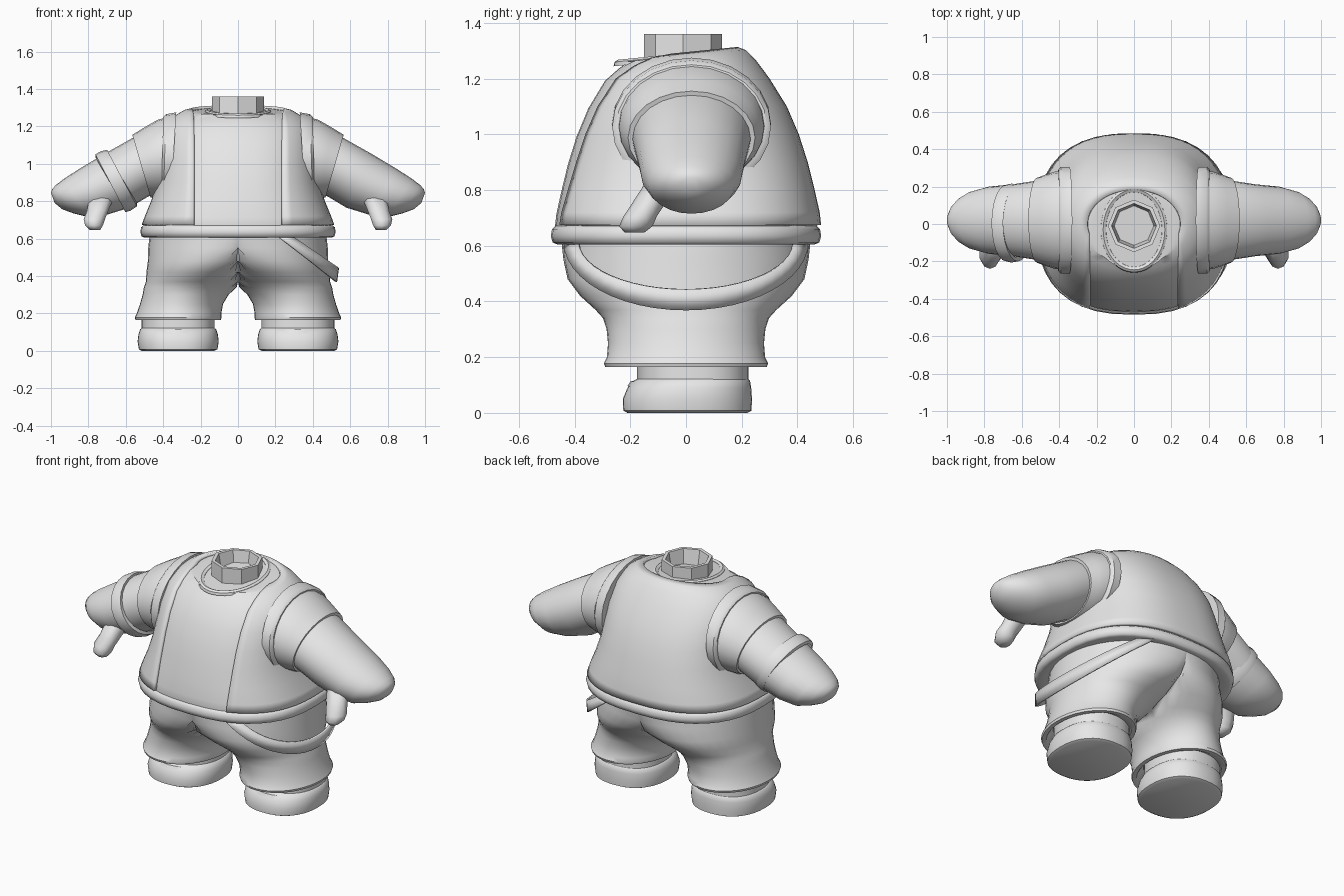
import bpy, bmesh, math
from math import sin, cos, pi, asin

if "Cube" in bpy.data.objects:
    bpy.data.objects.remove(bpy.data.objects["Cube"])

GREY = bpy.data.materials.new("plain grey")
GREY.diffuse_color = (0.8, 0.8, 0.8, 1)
GREY.use_nodes = True
GREY.node_tree.nodes["Principled BSDF"].inputs["Base Color"].default_value = GREY.diffuse_color


def spow(v, p):
    return math.copysign(abs(v) ** (2 / p), v)


def oval(z, rx, ry, cx=0, cy=0, p=2.0, n=40, tilt=0, start=0):
    """Horizontal superellipse, counted from the front; start > 0 leaves a gap."""
    pts = []
    for i in range(n):
        a = start + (2 * pi - 2 * start) * i / (n - 1 if start else n)
        y = cy - ry * spow(cos(a), p)
        pts.append((cx + rx * spow(sin(a), p), y, z + tilt * y))
    return pts


def slanted(top, bot, hy, side, cy=0.02, n=24):
    """Oval ring between a top and a bottom point (x, z) of an arm."""
    c = [(top[k] + bot[k]) / 2 for k in (0, 1)]
    h = [(top[k] - bot[k]) / 2 for k in (0, 1)]
    return [(side * (c[0] + h[0] * cos(a)), cy + hy * sin(a), c[1] + h[1] * cos(a))
            for a in (2 * pi * i / n for i in range(n))]


def loft(name, rings, closed=True, caps=(True, True), angle=40):
    bm = bmesh.new()
    rows = [[bm.verts.new(p) for p in r] for r in rings]
    n = len(rows[0])
    for a, b in zip(rows, rows[1:]):
        for i in range(n if closed else n - 1):
            j = (i + 1) % n
            bm.faces.new((a[i], a[j], b[j], b[i]))
    for row, cap in ((rows[0], caps[0]), (rows[-1], caps[1])):
        if cap:
            bm.faces.new(row)
    bmesh.ops.recalc_face_normals(bm, faces=bm.faces)
    me = bpy.data.meshes.new(name)
    bm.to_mesh(me)
    bm.free()
    ob = bpy.data.objects.new(name, me)
    bpy.context.collection.objects.link(ob)
    me.materials.append(GREY)
    bpy.ops.object.select_all(action='DESELECT')
    bpy.context.view_layer.objects.active = ob
    ob.select_set(True)
    bpy.ops.object.shade_smooth_by_angle(angle=math.radians(angle))
    return ob


# torso profile: z, half width, half depth, squareness, tilt
TORSO = [(.675, .515, .485, 2.5, 0), (.72, .498, .48, 2.5, 0), (.80, .465, .462, 2.5, 0),
         (.90, .435, .437, 2.5, 0), (1.0, .42, .405, 2.5, 0), (1.1, .415, .362, 2.4, 0),
         (1.2, .39, .30, 2.3, 0), (1.255, .34, .25, 2.2, .05), (1.285, .29, .215, 2.1, .08),
         (1.295, .25, .185, 2, .1)]

# open vest, with a strip left free at the front
vest = loft("vest", [oval(z, rx, ry, p=p, tilt=t, n=49, start=asin(min(.98, .24 / rx) ** (p / 2)))
                     for z, rx, ry, p, t in TORSO], closed=False, caps=(False, False))
sol = vest.modifiers.new("thickness", 'SOLIDIFY')
sol.thickness, sol.offset = .022, -1

# shirt under the vest, its hem band and its collar
loft("shirt", [oval(.62, .49, .46, p=2.5)] +
     [oval(z - .008, rx * .97, ry * .97, p=p, tilt=t) for z, rx, ry, p, t in TORSO[:-1]] +
     [oval(1.283, .22, .225, cy=-.02, tilt=.1), oval(1.283, .16, .20, cy=-.03, tilt=.1)])
loft("shirt_hem", [oval(z, rx, rx - .037, p=2.5) for z, rx in
                   ((.61, .47), (.605, .50), (.612, .516), (.635, .522), (.66, .518), (.672, .505), (.672, .47))],
     angle=60)
loft("collar", [oval(z, .165 + d, .215 + d, cy=-.03, tilt=.1)
                for z, d in ((1.27, .015), (1.285, .012), (1.292, 0), (1.285, -.015), (1.27, -.02))],
     caps=(False, False))

# hollow eight-sided neck
loft("neck", [oval(z, r, r, n=8, cy=-.01) for z, r in
              ((1.24, .14), (1.36, .14), (1.36, .12), (1.25, .10))], caps=(False, True))

for side, word in ((1, "left"), (-1, "right")):
    # sleeve, arm with mitten hand, thumb
    loft(word + "_armhole_trim", [slanted(t, b, h, side) for t, b, h in
         (((.33, 1.275), (.36, .80), .285), ((.385, 1.265), (.40, .79), .285), ((.40, 1.25), (.41, .81), .27))])
    loft(word + "_sleeve", [slanted(t, b, h, side) for t, b, h in
         (((.34, 1.26), (.36, .82), .265), ((.43, 1.235), (.415, .815), .26),
          ((.50, 1.195), (.44, .815), .245), ((.565, 1.155), (.468, .82), .228),
          ((.56, 1.14), (.468, .835), .212))])
    loft(word + "_arm", [slanted(t, b, h, side) for t, b, h in
         (((.50, 1.16), (.43, .84), .205), ((.56, 1.14), (.48, .825), .212), ((.72, 1.05), (.58, .765), .192),
          ((.85, .972), (.70, .728), .18), ((.93, .92), (.80, .715), .155), ((.972, .888), (.88, .735), .12),
          ((.992, .867), (.94, .757), .08), ((1.0, .845), (.98, .79), .035))], angle=60)
    loft(word + "_thumb", [oval(z, rx, ry, side * cx, cy, n=10) for z, rx, ry, cx, cy in
         ((.82, .07, .06, .73, -.09), (.75, .06, .06, .75, -.135), (.705, .06, .06, .768, -.165),
          (.67, .05, .06, .77, -.18), (.647, .03, .035, .765, -.185))], angle=60)

    # shoe, ankle cuff and instep strap
    cx = side * .32
    loft(word + "_shoe", [oval(z, rx, ry, cx, cy, p=2.3) for z, rx, ry, cy in
         ((0, .195, .215, .005), (.008, .21, .23, .005), (.05, .217, .232, .005), (.09, .212, .222, .012),
          (.115, .203, .21, .02), (.125, .19, .195, .025))])
    loft(word + "_ankle", [oval(z, .195, .2, cx, .025, p=2.3) for z in (.11, .21)])
    strap = [[(cx + .08 * u, -.198 - d + .02 * u * u, z) for u in (-1, -.5, 0, .5, 1)]
             for z, d in ((.092, 0), (.096, .012), (.113, .002), (.116, -.02))]
    loft(word + "_shoe_strap", strap, closed=False, caps=(False, False))

# trousers: one half, cut at the middle and mirrored
LEG = [(.64, 0, .47, .45), (.55, .04, .44, .44), (.48, .12, .362, .425), (.42, .19, .30, .38),
       (.37, .23, .262, .325), (.34, .255, .248, .298), (.30, .28, .23, .285), (.25, .302, .222, .28),
       (.20, .315, .226, .284), (.178, .32, .232, .295), (.165, .32, .228, .29), (.165, .32, .205, .265),
       (.20, .32, .19, .20)]
trousers = loft("trousers", [[(max(0, x), y, z) for x, y, z in oval(z, rx, ry, cx)]
                             for z, cx, rx, ry in LEG], caps=(False, True))
bm = bmesh.new()
bm.from_mesh(trousers.data)
bmesh.ops.delete(bm, geom=[f for f in bm.faces if all(v.co.x < 1e-5 for v in f.verts)], context='FACES')
bm.to_mesh(trousers.data)
bm.free()
trousers.modifiers.new("other leg", 'MIRROR').use_clip = True

# armband on one upper arm
loft("armband", [slanted((.70 + d, 1.075 - d * .4 + e * .9), (.54 + d, .772 - d * .5 - e * .9), .205 + e, -1, .005)
                 for d, e in ((0, -.02), (0, 0), (.035, .006), (.062, 0), (.062, -.02))], caps=(False, False))

# hip belt hanging from the waist in a half loop
arcs = [pi * i / 24 for i in range(25)]
outer = [(.22 + .31 * sin(a), -.44 * cos(a), .615 - .247 * sin(a)) for a in arcs]
inner = [(.29 + .25 * sin(a), -.39 * cos(a), .615 - .172 * sin(a)) for a in arcs]
belt = loft("hip_belt", [outer, inner], closed=False, caps=(False, False))
belt.modifiers.new("thickness", 'SOLIDIFY').thickness = .012
